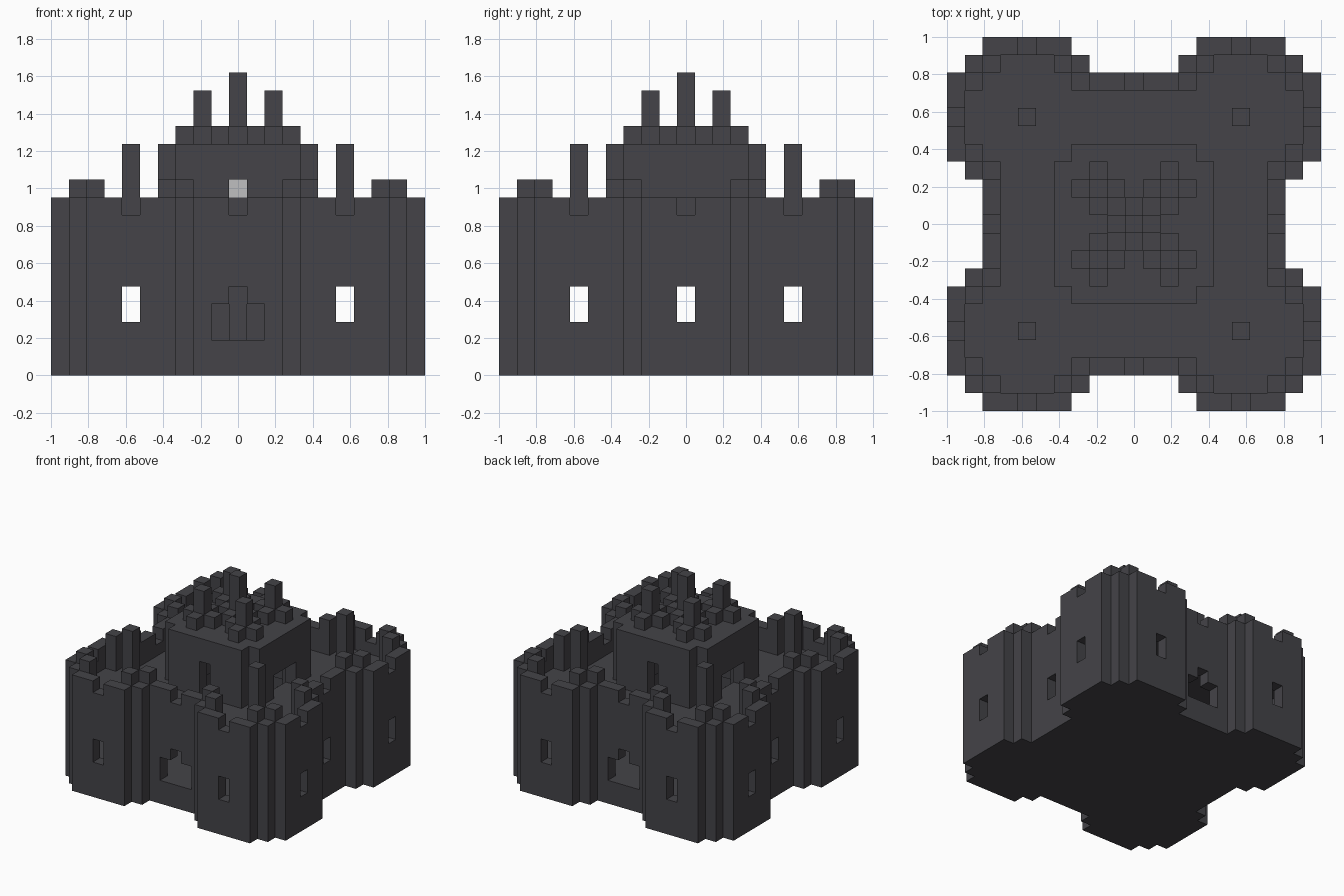
import bpy
import bmesh
from mathutils import Vector

U = 2 / 21  # size of one block

cube = bpy.data.objects.get("Cube")
if cube:
    bpy.data.objects.remove(cube, do_unlink=True)


def material(name, colour):
    mat = bpy.data.materials.new(name)
    mat.use_nodes = True
    mat.diffuse_color = colour
    mat.node_tree.nodes["Principled BSDF"].inputs["Base Color"].default_value = colour
    return mat


STONE = material("dark stone", (0.058, 0.057, 0.065, 1))
GLOW = material("pale lamp", (0.52, 0.52, 0.53, 1))
AXES = [Vector(v) for v in ((1, 0, 0), (0, 1, 0), (0, 0, 1))]


def box(x, y, z):
    """Blocks in inclusive x and y ranges, z from bottom to top."""
    return {(i, j, k) for i in range(x[0], x[1] + 1)
            for j in range(y[0], y[1] + 1) for k in range(*z)}


def column(x, y, z):
    return box((x, x), (y, y), z)


def raise_plan(plan, z):
    return {(x, y, k) for x, y in plan for k in range(*z)}


def rim(plan):
    """Plan cells that touch the outside, diagonals included."""
    around = [(a, b) for a in (-1, 0, 1) for b in (-1, 0, 1)]
    return {(x, y) for x, y in plan
            if any((x + a, y + b) not in plan for a, b in around)}


def build(name, cells, mat=STONE):
    """Skin a set of blocks and merge its coplanar faces."""
    bm = bmesh.new()
    corners = {}

    def vert(p):
        key = tuple(round(c * 2) for c in p)
        if key not in corners:
            corners[key] = bm.verts.new(p * U)
        return corners[key]

    for cell in cells:
        centre = Vector(cell) + AXES[2] / 2
        for a in range(3):
            for sign in (-1, 1):
                n = AXES[a] * sign
                if tuple(int(c) for c in Vector(cell) + n) in cells:
                    continue
                s, t = AXES[(a + 1) % 3] / 2, AXES[(a + 2) % 3] / 2 * sign
                m = centre + n / 2
                bm.faces.new([vert(p) for p in (m - s - t, m + s - t, m + s + t, m - s + t)])
    bmesh.ops.dissolve_limit(bm, angle_limit=0.01, verts=bm.verts[:], edges=bm.edges[:])
    mesh = bpy.data.meshes.new(name)
    bm.to_mesh(mesh)
    bm.free()
    mesh.materials.append(mat)
    obj = bpy.data.objects.new(name, mesh)
    bpy.context.collection.objects.link(obj)
    return obj


SIGNS = (-1, 1)
QUARTERS = [(a, b) for a in SIGNS for b in SIGNS]
SPAN = range(-10, 11)

# Ground plan: a square with a rounded tower on each corner
plan = {(x, y) for x in SPAN for y in SPAN
        if max(abs(x), abs(y)) <= 8
        or (max(abs(abs(x) - 6), abs(abs(y) - 6)) <= 4
            and abs(abs(x) - 6) + abs(abs(y) - 6) <= 6)}
keep_plan = {(x, y) for x in range(-4, 5) for y in range(-4, 5) if abs(x) + abs(y) < 8}
keep_inside = keep_plan - rim(keep_plan)

# Outer walls, solid base and roof terrace open below the keep
castle = raise_plan(rim(plan), (0, 10)) | raise_plan(plan, (0, 2))
castle |= raise_plan(plan - keep_inside, (7, 8))

# Tower windows and the notches above them
for s in SIGNS:
    for t in (-6, 6):
        castle -= column(t, 10 * s, (3, 5)) | column(10 * s, t, (3, 5))
        castle -= column(t, 10 * s, (9, 10)) | column(10 * s, t, (9, 10))
    # Wall notches, stepped gates and side windows
    castle -= column(0, 8 * s, (9, 10)) | column(8 * s, 0, (9, 10))
    castle -= box((-1, 1), (8 * s, 8 * s), (2, 4)) | column(0, 8 * s, (4, 5))
    castle -= column(8 * s, 0, (3, 5))

# Merlons on the outer side of each tower
for a, b in QUARTERS:
    for dx, dy in ((2, 3), (3, 2), (-2, 3), (-3, 2), (2, -3), (3, -2)):
        castle |= column(a * (6 + dx), b * (6 + dy), (8, 11))
build("castle_walls", castle)

# Tower posts
for a, b in QUARTERS:
    build("tower_post", column(6 * a, 6 * b, (8, 13)))

# Keep with narrow slots front and back and wide side doors
keep = raise_plan(rim(keep_plan), (8, 13)) | raise_plan(keep_plan, (12, 13))
for s in SIGNS:
    keep -= column(0, 4 * s, (8, 11))
    keep -= box((4 * s, 4 * s), (-1, 1), (8, 10))
build("keep", keep)


# Spires, each with four footing blocks
def spire(x, y, top):
    cells = column(x, y, (13, top))
    for s in SIGNS:
        cells |= column(x + s, y, (13, 14)) | column(x, y + s, (13, 14))
    return cells


build("centre_spire", spire(0, 0, 17))
for a, b in QUARTERS:
    build("corner_spire", spire(2 * a, 2 * b, 16))

# Hanging lamp inside the keep
build("lamp_glow", column(0, 0, (10, 11)), GLOW)
build("lamp_base", column(0, 0, (9, 10)))
build("lamp_hanger", column(0, 0, (11, 12)))

# Screens inside the hall behind the gates
for s in SIGNS:
    build("hall_screen", box((-1, 1), (2 * s, 2 * s), (2, 5)) | column(0, 3 * s, (2, 5)))
